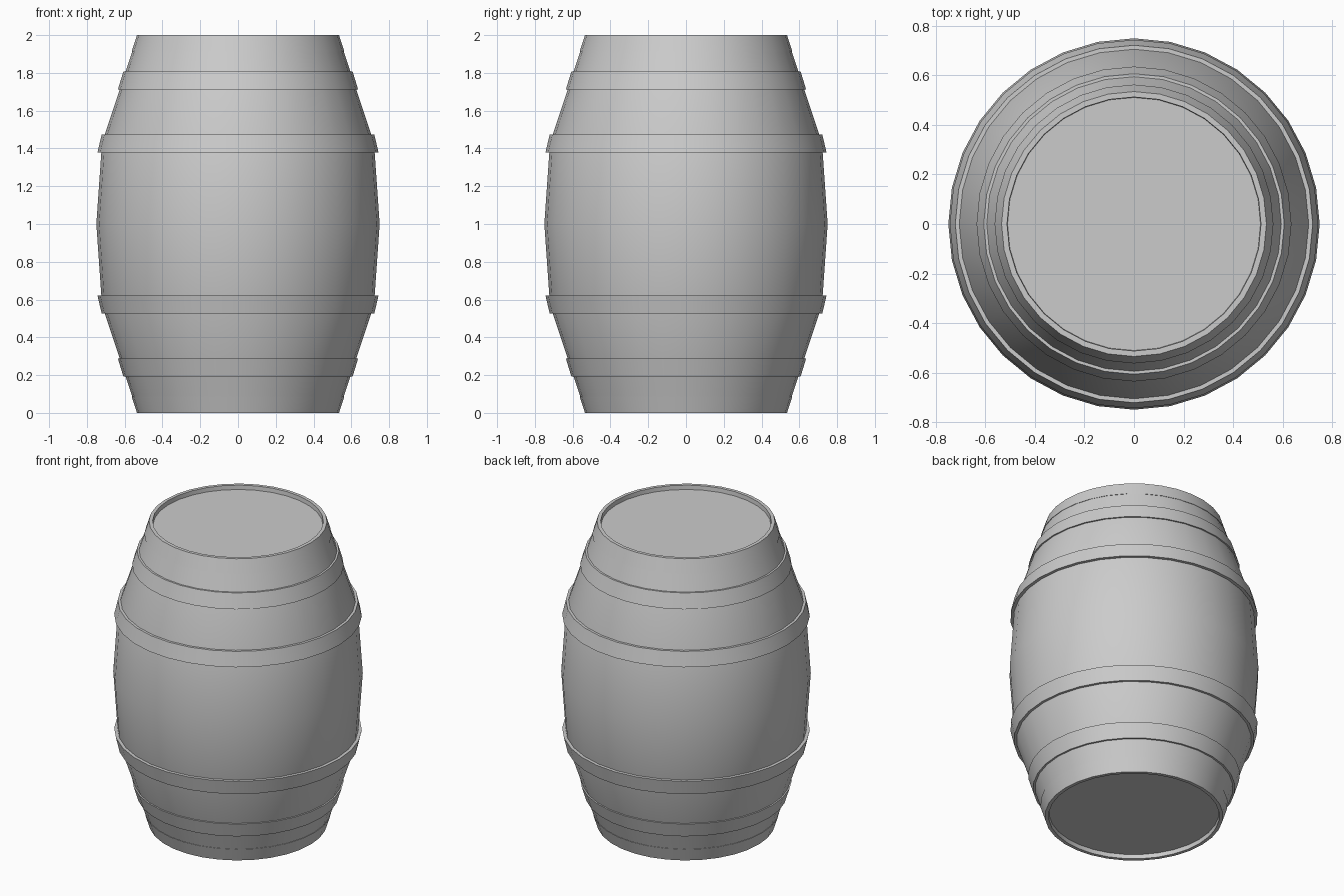
import bpy, bmesh, math

if "Cube" in bpy.data.objects:
    bpy.data.objects.remove(bpy.data.objects["Cube"])

SIDES = 32


def lathe(name, profile, closed):
    """Revolve (radius, z) points; open profiles get flat end caps."""
    bm = bmesh.new()
    rings = []
    for r, z in profile:
        rings.append([bm.verts.new((r * math.cos(2 * math.pi * i / SIDES),
                                    r * math.sin(2 * math.pi * i / SIDES), z))
                      for i in range(SIDES)])
    pairs = list(zip(rings, rings[1:]))
    if closed:
        pairs.append((rings[-1], rings[0]))
    else:
        bm.faces.new(rings[0])
        bm.faces.new(rings[-1])
    for a, b in pairs:
        for i in range(SIDES):
            j = (i + 1) % SIDES
            bm.faces.new((a[i], a[j], b[j], b[i]))
    bmesh.ops.recalc_face_normals(bm, faces=bm.faces)
    mesh = bpy.data.meshes.new(name)
    bm.to_mesh(mesh)
    bm.free()
    obj = bpy.data.objects.new(name, mesh)
    bpy.context.collection.objects.link(obj)
    bpy.ops.object.select_all(action='DESELECT')
    obj.select_set(True)
    bpy.context.view_layer.objects.active = obj
    bpy.ops.object.shade_smooth_by_angle(angle=math.radians(30))
    return obj


# Barrel body: recessed lid, rim, bulging side, mirrored about mid height
lower = [(0.511, 0.028), (0.513, 0.0), (0.531, 0.0), (0.594, 0.19), (0.72, 0.57)]
upper = [(r, 2 - z) for r, z in reversed(lower)]
lathe("barrel_body", lower + [(0.75, 1.0)] + upper, False)

# Hoops: (end radius, distance from end), (middle radius, distance from end)
hoops = {
    "end_hoop": ((0.535, 0.0), (0.563, 0.087)),
    "quarter_hoop": ((0.607, 0.193), (0.636, 0.288)),
    "belly_hoop": ((0.722, 0.527), (0.744, 0.622)),
}
WALL = 0.022
for name, ((r0, z0), (r1, z1)) in hoops.items():
    section = [(r0, z0), (r1, z1), (r1 - WALL, z1), (r0 - WALL, z0)]
    if z0 == 0.0:
        section[3] = (0.52, 0.0)
    lathe("lower_" + name, section, True)
    lathe("upper_" + name, [(r, 2 - z) for r, z in section], True)
